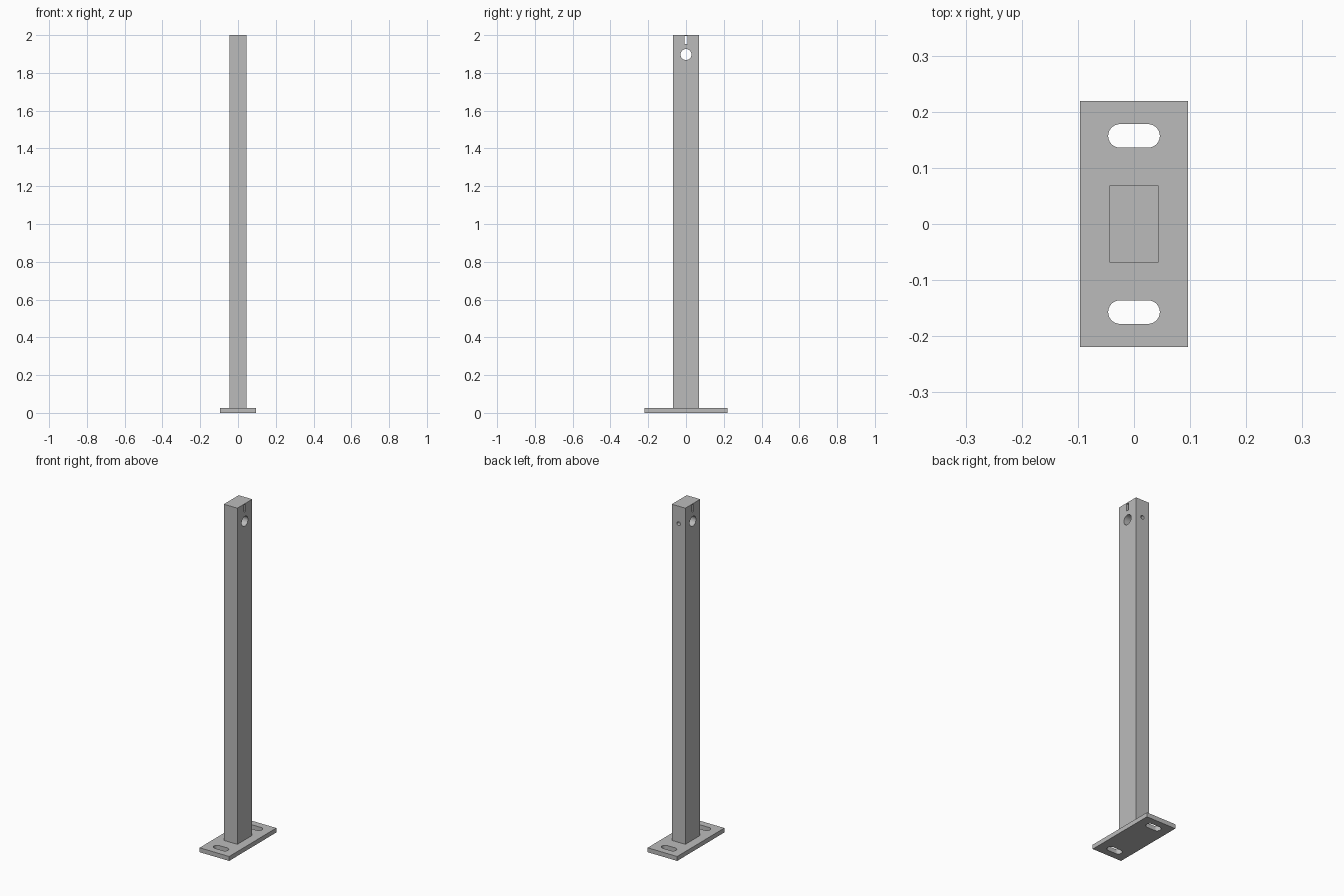
import bpy
import bmesh
from math import pi, cos, sin
from mathutils import Matrix

cube = bpy.data.objects.get("Cube")
if cube:
    bpy.data.objects.remove(cube, do_unlink=True)

steel = bpy.data.materials.new("plain_grey")
steel.use_nodes = True
grey = (0.5, 0.5, 0.5, 1)
steel.diffuse_color = grey
steel.node_tree.nodes["Principled BSDF"].inputs["Base Color"].default_value = grey

PLATE_TOP = 0.026
HOLE_Z = 1.897


def add_object(name, bm):
    bmesh.ops.recalc_face_normals(bm, faces=bm.faces)
    mesh = bpy.data.meshes.new(name)
    bm.to_mesh(mesh)
    bm.free()
    mesh.materials.append(steel)
    obj = bpy.data.objects.new(name, mesh)
    bpy.context.collection.objects.link(obj)
    return obj


def box(name, size, centre):
    bm = bmesh.new()
    bmesh.ops.create_cube(bm, size=1)
    bmesh.ops.scale(bm, vec=size, verts=bm.verts)
    bmesh.ops.translate(bm, vec=centre, verts=bm.verts)
    return add_object(name, bm)


def round_cutter(name, radius, depth, centre, turn=None, stretch=0, steps=24):
    """Cylinder, or a round-ended slot when stretch separates its two halves."""
    bm = bmesh.new()
    ring = []
    for side in (1, -1):
        for i in range(steps + 1 if stretch else steps):
            a = -pi / 2 + pi * i / steps
            ring.append(bm.verts.new((side * (radius * cos(a) + stretch),
                                      side * radius * sin(a), -depth / 2)))
    base = bm.faces.new(ring)
    top = bmesh.ops.extrude_face_region(bm, geom=[base])["geom"]
    bmesh.ops.translate(bm, vec=(0, 0, depth),
                        verts=[g for g in top if isinstance(g, bmesh.types.BMVert)])
    if turn:
        bmesh.ops.transform(bm, matrix=Matrix.Rotation(pi / 2, 4, turn), verts=bm.verts)
    bmesh.ops.translate(bm, vec=centre, verts=bm.verts)
    return add_object(name, bm)


def cut(obj, cutters):
    bpy.ops.object.select_all(action="DESELECT")
    obj.select_set(True)
    bpy.context.view_layer.objects.active = obj
    for cutter in cutters:
        cutter.hide_render = True
        mod = obj.modifiers.new("cut", "BOOLEAN")
        mod.operation = "DIFFERENCE"
        mod.solver = "EXACT"
        mod.object = cutter
        bpy.ops.object.modifier_apply(modifier=mod.name)
        bpy.data.objects.remove(cutter, do_unlink=True)
    bpy.ops.object.shade_smooth_by_angle()


# Base plate with two mounting slots
plate = box("base_plate", (0.192, 0.438, PLATE_TOP), (0, 0, PLATE_TOP / 2))
cut(plate, [round_cutter("slot_cutter", 0.021, 0.1, (0, y, 0), stretch=0.025)
            for y in (-0.157, 0.157)])

# Post with a cross hole, a narrow slot above it and a small hole in the back
height = 2 - PLATE_TOP
post = box("post", (0.088, 0.138, height), (0, 0, PLATE_TOP + height / 2))
cut(post, [
    round_cutter("cross_hole_cutter", 0.029, 0.2, (0, 0, HOLE_Z), turn="Y"),
    box("narrow_slot_cutter", (0.2, 0.014, 0.042), (0, 0, 1.973)),
    round_cutter("back_hole_cutter", 0.011, 0.1, (0, 0.055, HOLE_Z), turn="X"),
])
